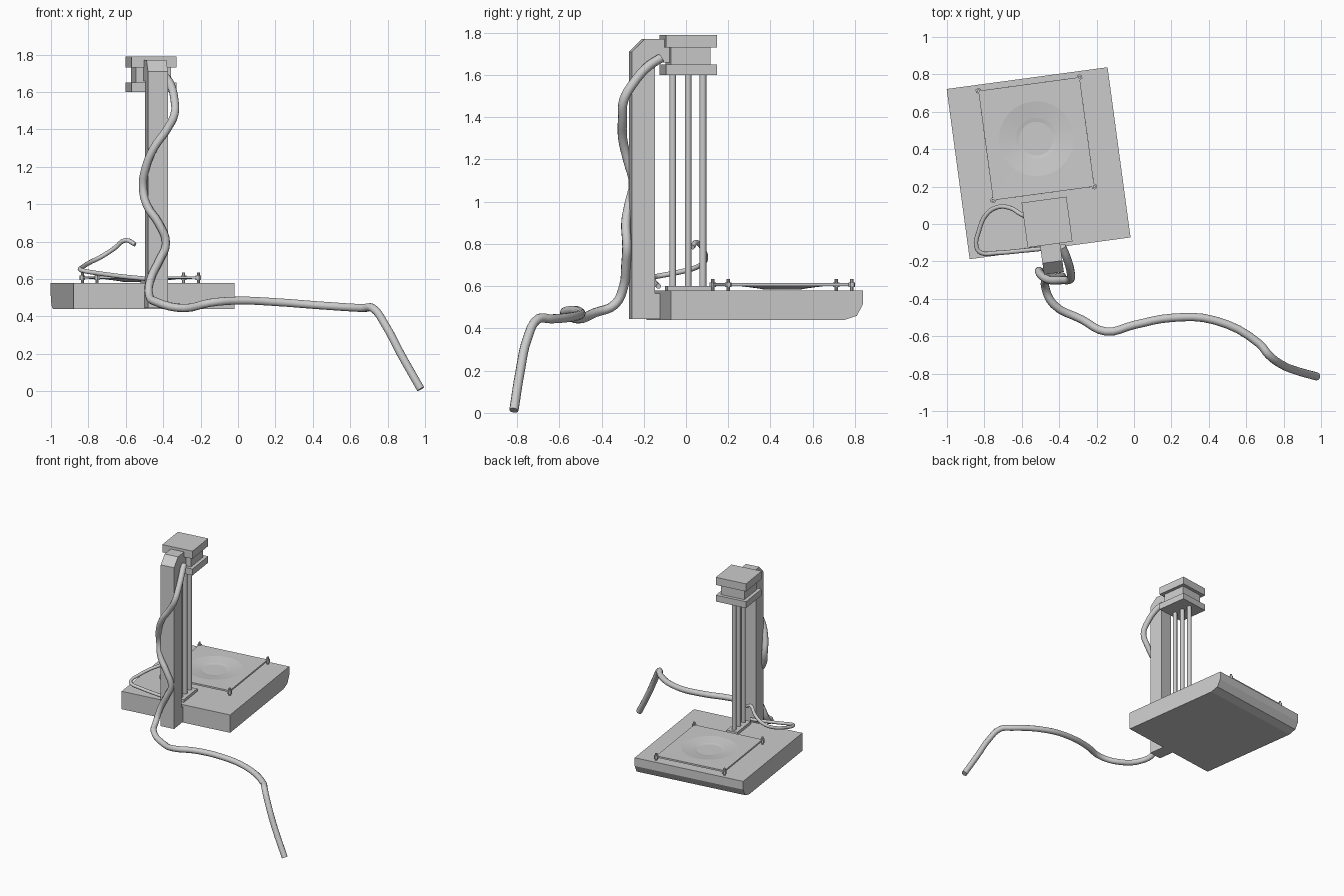
import bpy, bmesh, math

if "Cube" in bpy.data.objects:
    bpy.data.objects.remove(bpy.data.objects["Cube"])

ROT = math.radians(7.7)
C, S = math.cos(ROT), math.sin(ROT)
BASE = (-0.51, 0.325)
HEAD = (-0.465, 0.01)
TRAY = (-0.522, 0.456)


def world(origin, u, v):
    return origin[0] + u * C - v * S, origin[1] + u * S + v * C


def finish(name, bm, origin):
    bmesh.ops.recalc_face_normals(bm, faces=bm.faces)
    me = bpy.data.meshes.new(name)
    bm.to_mesh(me)
    bm.free()
    ob = bpy.data.objects.new(name, me)
    ob.location = (origin[0], origin[1], 0)
    ob.rotation_euler.z = ROT
    bpy.context.collection.objects.link(ob)
    return ob


def extrude_profile(name, origin, pts, width):
    """Side profile (v, z) extruded across the width."""
    bm = bmesh.new()
    face = bm.faces.new([bm.verts.new((-width / 2, v, z)) for v, z in pts])
    geo = bmesh.ops.extrude_face_region(bm, geom=[face])["geom"]
    bmesh.ops.translate(bm, vec=(width, 0, 0),
                        verts=[g for g in geo if isinstance(g, bmesh.types.BMVert)])
    return finish(name, bm, origin)


def box(name, origin, width, v0, v1, z0, z1):
    return extrude_profile(name, origin, [(v0, z0), (v1, z0), (v1, z1), (v0, z1)], width)


def cylinder(name, origin, u, v, r, z0, z1, sides):
    x, y = world(origin, u, v)
    bpy.ops.mesh.primitive_cylinder_add(vertices=sides, radius=r, depth=z1 - z0,
                                        location=(x, y, (z0 + z1) / 2), rotation=(0, 0, ROT))
    bpy.context.object.name = name
    if sides > 8:
        bpy.ops.object.shade_smooth_by_angle()


def tube(name, pts, r):
    cu = bpy.data.curves.new(name, "CURVE")
    cu.dimensions = "3D"
    cu.bevel_depth = r
    cu.bevel_resolution = 3
    cu.resolution_u = 4
    cu.use_fill_caps = True
    sp = cu.splines.new("BEZIER")
    sp.bezier_points.add(len(pts) - 1)
    for bp, p in zip(sp.bezier_points, pts):
        bp.co = p
        bp.handle_left_type = bp.handle_right_type = "AUTO"
    ob = bpy.data.objects.new(name, cu)
    bpy.context.collection.objects.link(ob)


# Base slab with a bevelled underside at the back
extrude_profile("base", BASE, [(-0.459, 0.44), (0.37, 0.44), (0.43, 0.46), (0.459, 0.515),
                               (0.459, 0.58), (-0.459, 0.58)], 0.868)

# Upright with a short arm reaching over to the head
extrude_profile("column", HEAD, [(-0.276, 0.445), (-0.165, 0.445), (-0.165, 1.66), (-0.085, 1.66),
                                 (-0.085, 1.77), (-0.215, 1.77), (-0.276, 1.71)], 0.107)
box("column_bracket", HEAD, 0.107, -0.17, -0.13, 0.445, 0.565)

# Stacked head
box("head_lower_plate", HEAD, 0.242, -0.121, 0.121, 1.60, 1.65)
box("head_core", HEAD, 0.19, -0.095, 0.095, 1.65, 1.73)
box("head_upper_plate", HEAD, 0.242, -0.121, 0.121, 1.73, 1.79)

# Three vertical rods on a foot plate
box("rod_foot", HEAD, 0.085, -0.105, 0.105, 0.578, 0.602)
for i, v in enumerate((-0.073, 0, 0.071)):
    cylinder(f"rod_{i + 1}", HEAD, 0, v, 0.016, 0.59, 1.61, 16)

# Dished tray: circular rings running out to a rectangular edge
W, D, N = 0.273, 0.295, 48
bm = bmesh.new()
rings = []
for r, z in ((0.09, 0.598), (0.11, 0.602), (0.17, 0.610), (0.20, 0.614), (None, 0.615)):
    ring = []
    for k in range(N):
        a = math.tau * k / N
        c, s = math.cos(a), math.sin(a)
        if r:
            p = (r * c, r * s, z)
        else:
            m = max(abs(c), abs(s))
            p = (W * c / m, D * s / m, z)
        ring.append(bm.verts.new(p))
    rings.append(ring)
bm.faces.new(rings[0])
for a, b in zip(rings, rings[1:]):
    for k in range(N):
        bm.faces.new((a[k], a[(k + 1) % N], b[(k + 1) % N], b[k]))
tray = finish("tray", bm, TRAY)
mod = tray.modifiers.new("thickness", "SOLIDIFY")
mod.thickness = 0.013
mod.offset = -1

# Corner screws and feet
for i, (su, sv) in enumerate(((-1, -1), (1, -1), (1, 1), (-1, 1))):
    cylinder(f"tray_foot_{i + 1}", TRAY, su * W, sv * D, 0.016, 0.595, 0.618, 6)
    cylinder(f"tray_screw_{i + 1}", TRAY, su * W, sv * D, 0.008, 0.575, 0.635, 8)

# Power cable winding down the column and trailing to the ground
tube("power_cable", [
    (-0.385, -0.12, 1.68), (-0.36, -0.18, 1.64), (-0.34, -0.25, 1.56), (-0.34, -0.295, 1.48),
    (-0.38, -0.30, 1.40), (-0.45, -0.30, 1.30), (-0.495, -0.275, 1.19), (-0.508, -0.25, 1.09),
    (-0.485, -0.27, 0.99), (-0.425, -0.285, 0.90), (-0.385, -0.28, 0.79), (-0.42, -0.285, 0.70),
    (-0.467, -0.295, 0.60), (-0.475, -0.335, 0.515), (-0.43, -0.43, 0.475), (-0.28, -0.51, 0.445),
    (-0.15, -0.575, 0.473), (0.0, -0.54, 0.485), (0.2, -0.502, 0.477), (0.43, -0.515, 0.46),
    (0.67, -0.64, 0.445), (0.72, -0.70, 0.445), (0.79, -0.752, 0.35), (0.87, -0.785, 0.20),
    (0.977, -0.815, 0.012)], 0.022)

# Thin loose cable looping over the base
tube("loose_cable", [
    (-0.55, 0.03, 0.785), (-0.60, 0.05, 0.808), (-0.66, 0.085, 0.765), (-0.73, 0.09, 0.72),
    (-0.79, 0.05, 0.69), (-0.83, -0.04, 0.665), (-0.843, -0.12, 0.65), (-0.82, -0.153, 0.643),
    (-0.74, -0.155, 0.63), (-0.60, -0.143, 0.612), (-0.47, -0.13, 0.60)], 0.012)
